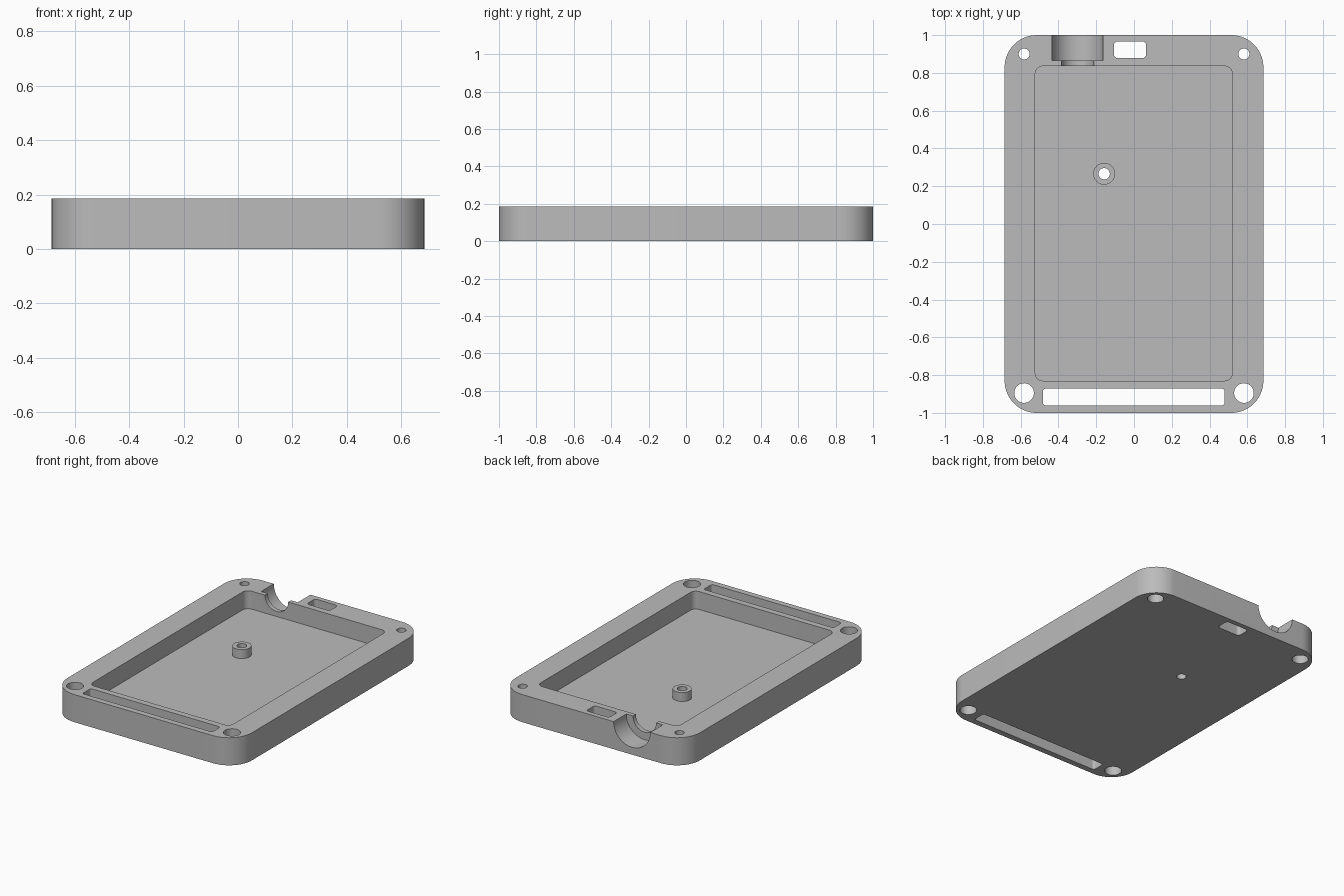
import bpy
import bmesh
from math import cos, sin, pi, radians

if "Cube" in bpy.data.objects:
    bpy.data.objects.remove(bpy.data.objects["Cube"], do_unlink=True)

HALF_X, HALF_Y, HEIGHT, FLOOR = 0.685, 1.0, 0.185, 0.065
TOP = HEIGHT + 0.05      # cutters overshoot the rim
UNDER = -0.05            # and the underside

grey = bpy.data.materials.new("plain grey")
grey.use_nodes = True
grey.diffuse_color = (0.5, 0.5, 0.5, 1)
grey.node_tree.nodes["Principled BSDF"].inputs["Base Color"].default_value = (0.5, 0.5, 0.5, 1)


def rounded_rect(x0, x1, y0, y1, r, steps=10):
    """Outline of a rectangle with rounded corners."""
    corners = [(x1 - r, y1 - r), (x0 + r, y1 - r), (x0 + r, y0 + r), (x1 - r, y0 + r)]
    return [(cx + r * cos(a), cy + r * sin(a))
            for q, (cx, cy) in enumerate(corners)
            for a in [(q + i / steps) * pi / 2 for i in range(steps + 1)]]


def circle(x, y, r, n=40):
    return [(x + r * cos(2 * pi * i / n), y + r * sin(2 * pi * i / n)) for i in range(n)]


def prism(name, outline, low, high, along_y=False):
    """Extrude an outline along z, or an x-z outline along y."""
    bm = bmesh.new()
    place = (lambda a, b: (a, low, b)) if along_y else (lambda a, b: (a, b, low))
    face = bm.faces.new([bm.verts.new(place(a, b)) for a, b in outline])
    moved = bmesh.ops.extrude_face_region(bm, geom=[face])["geom"]
    step = (0, high - low, 0) if along_y else (0, 0, high - low)
    bmesh.ops.translate(bm, verts=[v for v in moved if isinstance(v, bmesh.types.BMVert)], vec=step)
    bmesh.ops.recalc_face_normals(bm, faces=bm.faces)
    mesh = bpy.data.meshes.new(name)
    bm.to_mesh(mesh)
    bm.free()
    mesh.materials.append(grey)
    obj = bpy.data.objects.new(name, mesh)
    bpy.context.collection.objects.link(obj)
    return obj


def apply_boolean(target, tool, operation="DIFFERENCE"):
    mod = target.modifiers.new("boolean", "BOOLEAN")
    mod.operation, mod.solver, mod.object = operation, "EXACT", tool
    bpy.context.view_layer.objects.active = target
    bpy.ops.object.modifier_apply(modifier=mod.name)
    bpy.data.objects.remove(tool, do_unlink=True)


def cut(target, outline, low, high, along_y=False):
    tool = prism("cutter", outline, low, high, along_y)
    tool.hide_render = True
    apply_boolean(target, tool)


# Tray body with its main pocket
tray = prism("tray", rounded_rect(-HALF_X, HALF_X, -HALF_Y, HALF_Y, 0.17, 16), 0, HEIGHT)
cut(tray, rounded_rect(-0.523, 0.52, -0.83, 0.836, 0.04), FLOOR, TOP)

# Standoff on the pocket floor, with a hole through it
apply_boolean(tray, prism("standoff", circle(-0.158, 0.266, 0.058), FLOOR - 0.02, FLOOR + 0.06), "UNION")
cut(tray, circle(-0.158, 0.266, 0.03), UNDER, TOP)

# Corner holes: wide at the front, narrow with a wide recess below at the back
for side in (-1, 1):
    cut(tray, circle(side * 0.582, -0.895, 0.052), UNDER, TOP)
    cut(tray, circle(side * 0.582, 0.9, 0.029), UNDER, TOP)
    cut(tray, circle(side * 0.582, 0.9, 0.05), UNDER, 0.1)

# Long front slot and short back slot
cut(tray, rounded_rect(-0.483, 0.48, -0.96, -0.872, 0.015), UNDER, TOP)
cut(tray, rounded_rect(-0.106, 0.064, 0.878, 0.967, 0.02), UNDER, TOP)

# Stepped round cable notch through the back rim
cut(tray, circle(-0.299, HEIGHT, 0.136, 64), 0.866, 1.1, True)
cut(tray, circle(-0.299, HEIGHT, 0.086, 64), 0.8, 0.9, True)

# Smooth curved walls, keep the rims sharp
bpy.ops.object.select_all(action="DESELECT")
tray.select_set(True)
bpy.context.view_layer.objects.active = tray
bpy.ops.object.shade_smooth_by_angle(angle=radians(30))
